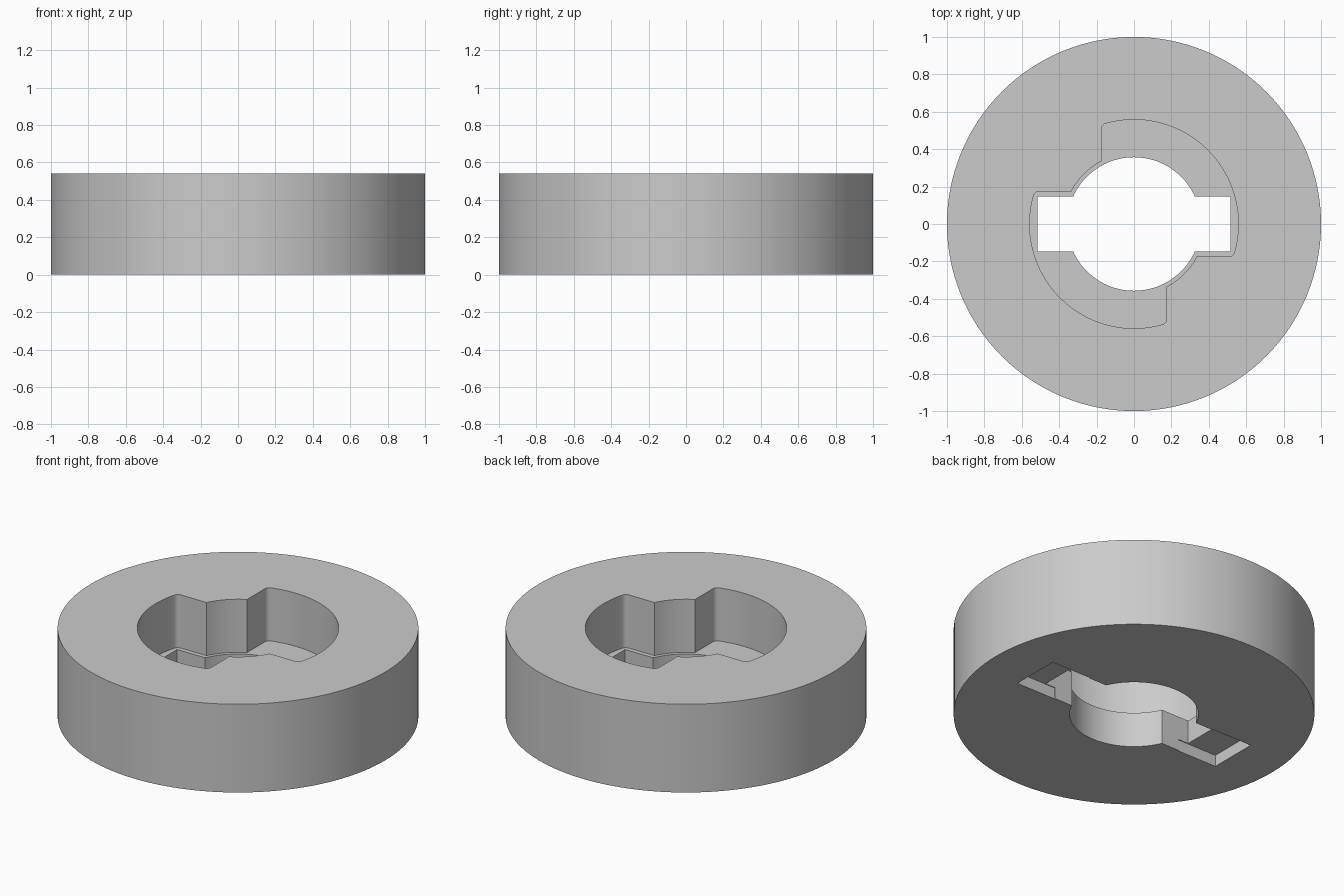
import bpy, bmesh, math

if "Cube" in bpy.data.objects:
    bpy.data.objects.remove(bpy.data.objects["Cube"])

HEIGHT = 0.54
FLOOR = 0.215      # top of the lower flange
RECESS = 0.07      # depth of the underside pockets

grey = bpy.data.materials.new("plain grey")
grey.diffuse_color = (0.6, 0.6, 0.6, 1)
grey.use_nodes = True
grey.node_tree.nodes["Principled BSDF"].inputs["Base Color"].default_value = grey.diffuse_color


def arc(radius, start, end, steps, cx=0.0, cy=0.0):
    """Points along an arc, angles in degrees."""
    angles = [math.radians(start + (end - start) * i / steps) for i in range(steps + 1)]
    return [(cx + radius * math.cos(a), cy + radius * math.sin(a)) for a in angles]


def prism(name, outline, z0, z1):
    """Solid extruded from a flat counter-clockwise outline."""
    bm = bmesh.new()
    face = bm.faces.new([bm.verts.new((x, y, z0)) for x, y in outline])
    side = bmesh.ops.extrude_face_region(bm, geom=[face])["geom"]
    for v in side:
        if isinstance(v, bmesh.types.BMVert):
            v.co.z = z1
    bmesh.ops.recalc_face_normals(bm, faces=bm.faces)
    mesh = bpy.data.meshes.new(name)
    bm.to_mesh(mesh)
    bm.free()
    mesh.materials.append(grey)
    obj = bpy.data.objects.new(name, mesh)
    bpy.context.collection.objects.link(obj)
    return obj


def half_turn(points):
    """Outline completed by its copy turned 180 degrees."""
    return points + [(-x, -y) for x, y in points]


# Round body
ring = prism("locking_ring", arc(1.0, 0, 360, 128)[:-1], 0, HEIGHT)

# Upper pocket: two wide sweeps with rounded corners, joined by narrow arcs
R, r, wall, fillet = 0.558, 0.378, 0.174, 0.03
c = math.degrees(math.asin((wall - fillet) / (R - fillet)))
ca, sa = (R - fillet) * math.cos(math.radians(c)), wall - fillet
inner = math.degrees(math.asin(wall / r))
sweep = arc(fillet, -90, -c, 5, ca, -sa)
sweep += arc(R, -c, 90 + c, 44)[1:-1]
sweep += arc(fillet, 90 + c, 180, 5, -sa, ca)
sweep += arc(r, 90 + inner, 180 - inner, 12)
pocket = prism("pocket_cutter", half_turn(sweep), FLOOR, HEIGHT + 0.1)

# Through hole with two side slots
hole_r, slot_x, slot_y = 0.357, 0.515, 0.147
h = math.degrees(math.asin(slot_y / hole_r))
keyhole = [(slot_x, -slot_y), (slot_x, slot_y)] + arc(hole_r, h, 180 - h, 40)
hole = prism("keyhole_cutter", half_turn(keyhole), -0.1, FLOOR + 0.1)

# Shallow pockets under the slot ends
cutters = [pocket, hole]
for name, s in (("right", 1), ("left", -1)):
    box = [(s * 0.447, -s * 0.152), (s * 0.716, -s * 0.152),
           (s * 0.716, s * 0.152), (s * 0.447, s * 0.152)]
    cutters.append(prism(name + "_recess_cutter", box, -0.1, RECESS))

# Cut everything, then keep only the finished ring
bpy.context.view_layer.objects.active = ring
ring.select_set(True)
for cutter in cutters:
    cutter.hide_render = True
    mod = ring.modifiers.new(cutter.name, "BOOLEAN")
    mod.operation = "DIFFERENCE"
    mod.solver = "EXACT"
    mod.object = cutter
    bpy.ops.object.modifier_apply(modifier=mod.name)
for cutter in cutters:
    bpy.data.objects.remove(cutter)

bpy.ops.object.shade_smooth_by_angle(angle=math.radians(30))
